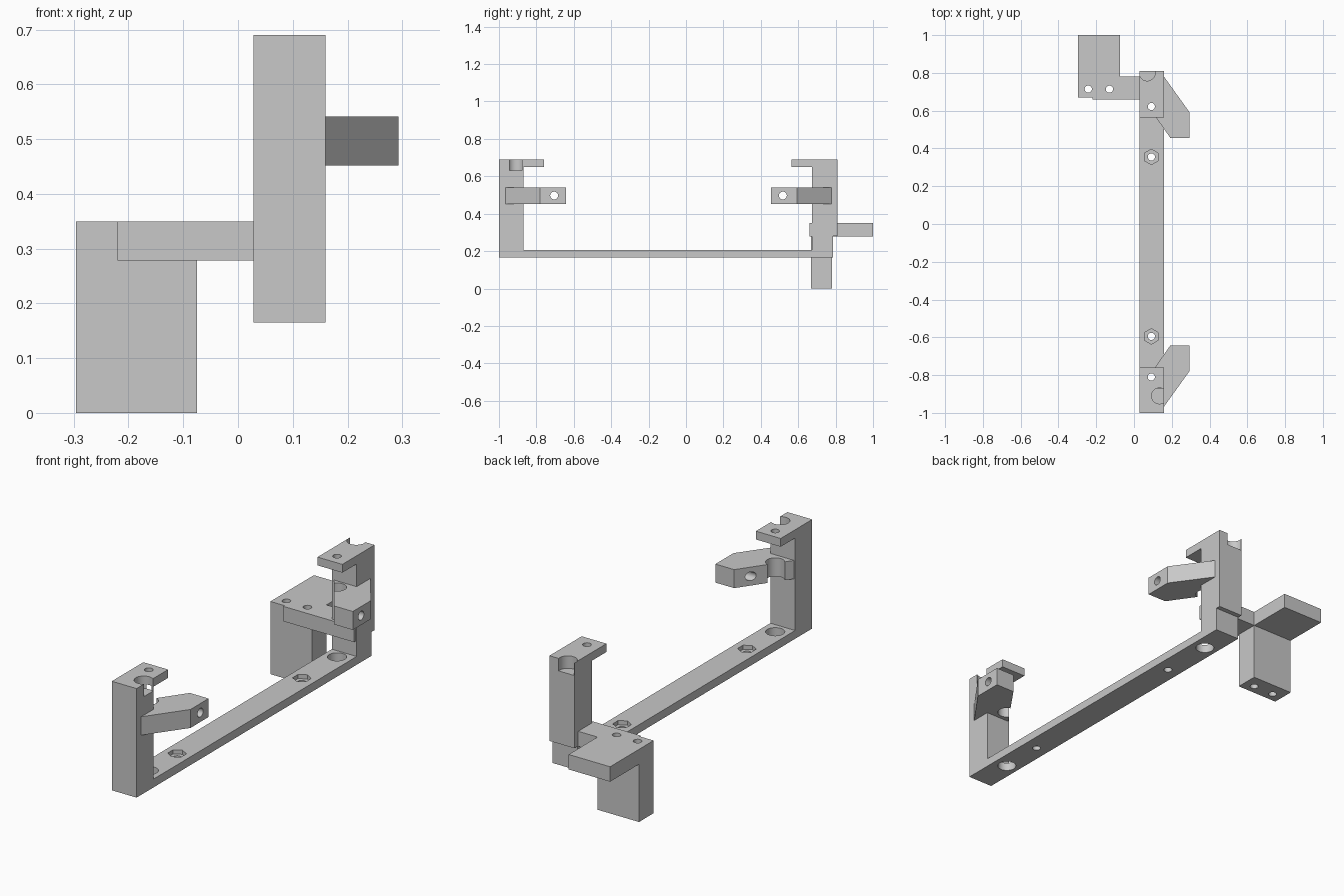
import bpy, bmesh, math
from mathutils import Matrix, Vector

old = bpy.data.objects.get("Cube")
if old:
    bpy.data.objects.remove(old, do_unlink=True)

grey = bpy.data.materials.new("light grey")
grey.use_nodes = True
grey.diffuse_color = (0.58, 0.58, 0.58, 1)
grey.node_tree.nodes["Principled BSDF"].inputs["Base Color"].default_value = (0.58, 0.58, 0.58, 1)


def make(name, bm):
    bmesh.ops.recalc_face_normals(bm, faces=bm.faces)
    mesh = bpy.data.meshes.new(name)
    bm.to_mesh(mesh)
    bm.free()
    mesh.materials.append(grey)
    obj = bpy.data.objects.new(name, mesh)
    bpy.context.collection.objects.link(obj)
    return obj


def prism(name, outline, lo, hi, axis="z"):
    """Extrude an outline along z, or a (y, z) outline along x."""
    bm = bmesh.new()
    place = (lambda a, b: (a, b, lo)) if axis == "z" else (lambda a, b: (lo, a, b))
    step = Vector((0, 0, hi - lo)) if axis == "z" else Vector((hi - lo, 0, 0))
    face = bm.faces.new([bm.verts.new(place(a, b)) for a, b in outline])
    new = bmesh.ops.extrude_face_region(bm, geom=[face])["geom"]
    bmesh.ops.translate(bm, vec=step, verts=[v for v in new if isinstance(v, bmesh.types.BMVert)])
    return make(name, bm)


def drill(obj, center, radius, depth, sides=48, axis="z"):
    """Cut one round or six-sided hole and discard its cutter."""
    bm = bmesh.new()
    turn = Matrix.Rotation(math.pi / 2, 4, "Y") if axis == "x" else Matrix()
    bmesh.ops.create_cone(bm, cap_ends=True, segments=sides, radius1=radius, radius2=radius,
                          depth=depth, matrix=Matrix.Translation(center) @ turn)
    cutter = make("hole_cutter", bm)
    cutter.hide_render = True
    mod = obj.modifiers.new("hole", "BOOLEAN")
    mod.operation, mod.solver, mod.object = "DIFFERENCE", "EXACT", cutter
    graph = bpy.context.evaluated_depsgraph_get()
    graph.update()
    mesh = bpy.data.meshes.new_from_object(obj.evaluated_get(graph))
    obj.modifiers.clear()
    obj.data = mesh
    bpy.data.objects.remove(cutter, do_unlink=True)


SMALL, ACCESS, NUT = 0.019, 0.042, 0.041
MID = 0.092
ENDS = (-0.81, 0.622)

# Rail, both posts and their top flanges, as one side profile
frame = prism("frame", [
    (-1, 0.165), (0.787, 0.165), (0.787, 0.28), (0.81, 0.28), (0.81, 0.69), (0.565, 0.69),
    (0.565, 0.65), (0.674, 0.65), (0.674, 0.205), (-0.87, 0.205), (-0.87, 0.65),
    (-0.76, 0.65), (-0.76, 0.69), (-1, 0.69)], 0.028, 0.16, "x")
for y in ENDS:
    drill(frame, (MID, y, 0.67), SMALL, 0.1)       # flange screw hole
    drill(frame, (MID, y, 0.19), ACCESS, 0.2)      # access hole in the rail
for y in (-0.595, 0.355):
    drill(frame, (MID, y, 0.19), SMALL, 0.2)       # rail screw hole
    drill(frame, (MID, y, 0.235), NUT, 0.1, 6)     # nut recess
for x, y in ((0.135, -0.91), (0.07, 0.80)):
    drill(frame, (x, y, 0.68), ACCESS, 0.1)        # open notch in the post top

# Slanted arms, the back one a mirrored copy of the front one
ARM = [(0.158, -0.968), (0.293, -0.78), (0.293, -0.642), (0.193, -0.642),
       (0.032, -0.872), (0.04, -0.95)]
arms = []
for name, flip in (("front_arm", False), ("back_arm", True)):
    side = (lambda y: -y - 0.187) if flip else (lambda y: y)
    arm = prism(name, [(x, side(y)) for x, y in ARM], 0.452, 0.541)
    drill(arm, (MID, ENDS[flip], 0.5), ACCESS, 0.3)
    drill(arm, (0.25, side(-0.705), 0.497), 0.021, 0.4, axis="x")
    arms.append(arm)

# Side bracket: stepped plate with a leg below it
plate = prism("bracket_plate", [
    (-0.296, 1), (-0.296, 0.669), (-0.22, 0.669), (-0.22, 0.66), (0.155, 0.66),
    (0.155, 0.78), (-0.075, 0.78), (-0.075, 1)], 0.278, 0.35)
leg = prism("bracket_leg", [
    (-0.296, 0.669), (-0.075, 0.669), (-0.075, 0.78), (-0.296, 0.78)], 0, 0.278)
for x in (-0.242, -0.13):
    for part in (plate, leg):
        drill(part, (x, 0.714, 0.2), SMALL, 0.6)

# Smooth hole walls, sharp edges elsewhere
bpy.ops.object.select_all(action="DESELECT")
for obj in (frame, plate, leg, *arms):
    obj.select_set(True)
bpy.context.view_layer.objects.active = frame
bpy.ops.object.shade_smooth_by_angle(angle=math.radians(30))
